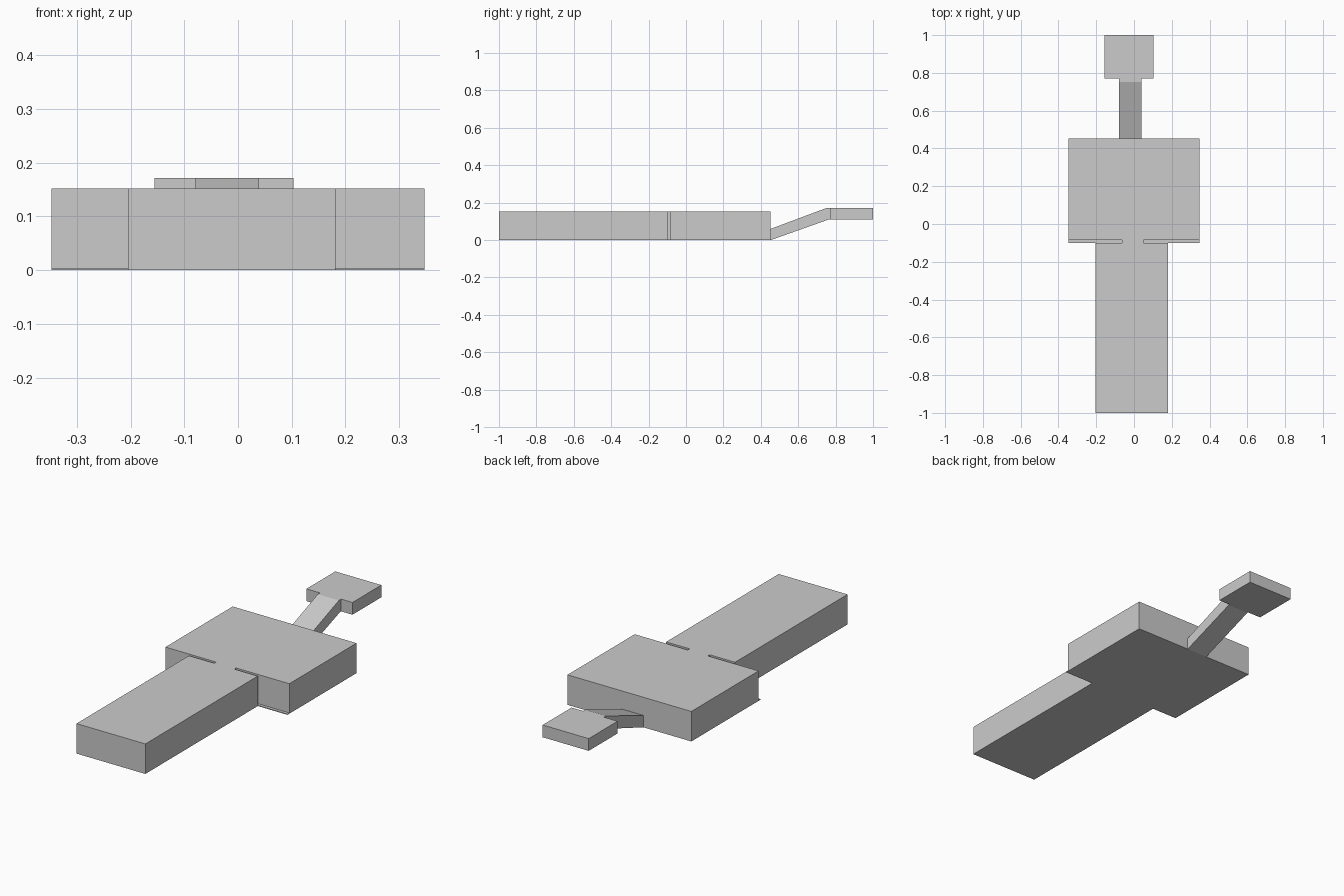
import bpy, bmesh
from mathutils import Vector

if "Cube" in bpy.data.objects:
    bpy.data.objects.remove(bpy.data.objects["Cube"])


def make_object(name, bm):
    bmesh.ops.remove_doubles(bm, verts=bm.verts, dist=1e-5)
    bmesh.ops.recalc_face_normals(bm, faces=bm.faces)
    mesh = bpy.data.meshes.new(name)
    bm.to_mesh(mesh)
    bm.free()
    obj = bpy.data.objects.new(name, mesh)
    bpy.context.collection.objects.link(obj)
    return obj


def prism(bm, points, sweep, start_cap=True, end_cap=True):
    """Sweep a closed outline of 3D points along a vector."""
    sweep = Vector(sweep)
    a = [bm.verts.new(p) for p in points]
    b = [bm.verts.new(Vector(p) + sweep) for p in points]
    n = len(a)
    for i in range(n):
        j = (i + 1) % n
        bm.faces.new((a[i], a[j], b[j], b[i]))
    if start_cap:
        bm.faces.new(a[::-1])
    if end_cap:
        bm.faces.new(b)


W, BACK, SHOULDER, SLOT = 0.347, 0.453, -0.10, -0.085   # body extents
HL, HR = -0.205, 0.181                                  # long bar sides
NL, NR = -0.063, 0.049                                  # neck between the slots
TOP, FLOOR = 0.152, 0.004

# Long bar and wide block, joined by a neck between two slots
bm = bmesh.new()
upper = [(HL, -1), (HR, -1), (HR, SHOULDER), (NR, SHOULDER), (NR, SLOT),
         (W, SLOT), (W, BACK), (-W, BACK), (-W, SLOT), (NL, SLOT),
         (NL, SHOULDER), (HL, SHOULDER)]
prism(bm, [(x, y, FLOOR) for x, y in upper], (0, 0, TOP - FLOOR), start_cap=False)

# Thin floor that closes the slots from below
lower = [(HL, -1), (HR, -1), (HR, SHOULDER), (W, SHOULDER), (W, BACK),
         (-W, BACK), (-W, SHOULDER), (HL, SHOULDER)]
prism(bm, [(x, y, 0) for x, y in lower], (0, 0, FLOOR), end_cap=False)
for x0, x1 in ((-W, NL), (NR, W)):
    bm.faces.new([bm.verts.new((x, y, FLOOR)) for x, y in
                  ((x0, SHOULDER), (x1, SHOULDER), (x1, SLOT), (x0, SLOT))])
make_object("body", bm)

# Rising arm at the back
bm = bmesh.new()
arm = [(BACK, 0), (0.763, 0.11), (0.77, 0.11), (0.77, 0.172), (0.752, 0.172), (BACK, 0.06)]
prism(bm, [(-0.079, y, z) for y, z in arm], (0.118, 0, 0))
make_object("arm", bm)

# Flat end pad
bm = bmesh.new()
pad = [(-0.155, 0.769), (0.103, 0.769), (0.103, 1), (-0.155, 1)]
prism(bm, [(x, y, 0.11) for x, y in pad], (0, 0, 0.062))
make_object("end_pad", bm)
